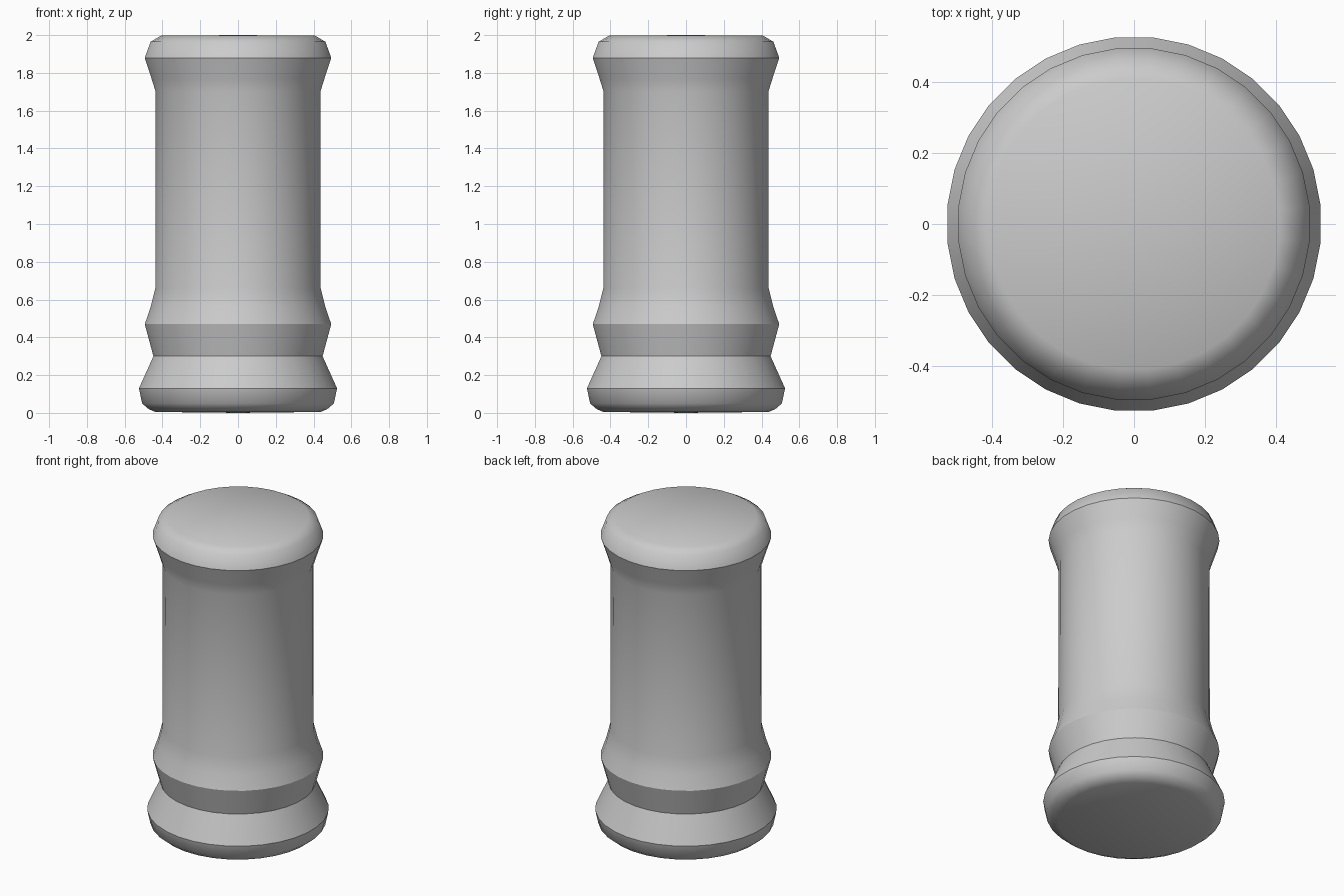
import bpy, bmesh, math

cube = bpy.data.objects.get("Cube")
if cube:
    bpy.data.objects.remove(cube, do_unlink=True)

SIDES = 32

grey = bpy.data.materials.new("plain grey")
grey.use_nodes = True
colour = (0.6, 0.6, 0.6, 1)
grey.diffuse_color = colour
grey.node_tree.nodes["Principled BSDF"].inputs["Base Color"].default_value = colour

# Turned profile: radius, height, crease
profile = [
    (0.44, 0.005, False), (0.475, 0.02, False), (0.51, 0.05, False),
    (0.527, 0.13, True),                       # foot rim
    (0.45, 0.30, True),                        # neck groove
    (0.496, 0.47, True),                       # lower collar
    (0.465, 0.56, False), (0.44, 0.66, False),
    (0.438, 1.70, False), (0.46, 1.77, False),
    (0.496, 1.88, True),                       # upper collar
    (0.465, 1.965, False), (0.41, 1.997, False),
]


def lathe(name, points):
    bm = bmesh.new()
    rings = []
    for r, z, _ in points:
        angles = [(i + 0.5) * math.tau / SIDES for i in range(SIDES)]
        rings.append([bm.verts.new((r * math.cos(a), r * math.sin(a), z)) for a in angles])
    for low, high in zip(rings, rings[1:]):
        for i in range(SIDES):
            j = (i + 1) % SIDES
            bm.faces.new((low[i], low[j], high[j], high[i]))
    # Shallow domed end caps
    for ring, z in ((rings[0], 0), (rings[-1], 2)):
        centre = bm.verts.new((0, 0, z))
        for i in range(SIDES):
            bm.faces.new((ring[i], ring[(i + 1) % SIDES], centre))
    bmesh.ops.recalc_face_normals(bm, faces=bm.faces)
    # Crisp rims, smooth everywhere else
    for ring, point in zip(rings, points):
        if point[2]:
            for i in range(SIDES):
                bm.edges.get((ring[i], ring[(i + 1) % SIDES])).smooth = False
    for face in bm.faces:
        face.smooth = True
    mesh = bpy.data.meshes.new(name)
    bm.to_mesh(mesh)
    bm.free()
    mesh.materials.append(grey)
    obj = bpy.data.objects.new(name, mesh)
    bpy.context.collection.objects.link(obj)
    return obj


lathe("turned_column", profile)
